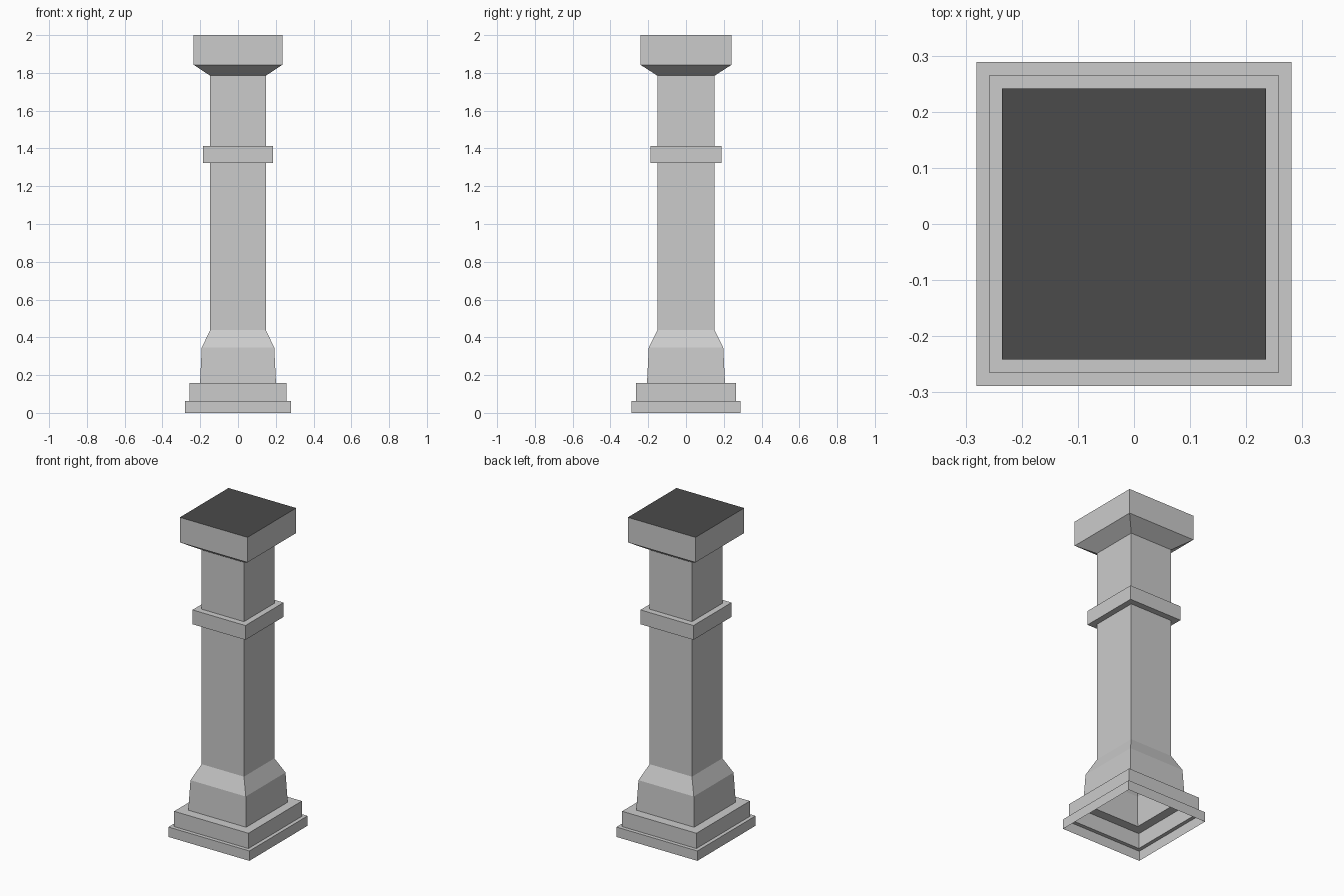
import bpy
import bmesh

if "Cube" in bpy.data.objects:
    bpy.data.objects.remove(bpy.data.objects["Cube"], do_unlink=True)

DEPTH_RATIO = 1.027  # the pillar is slightly deeper than wide


def make_material(name, value):
    mat = bpy.data.materials.new(name)
    mat.use_nodes = True
    colour = (value, value, value, 1)
    mat.diffuse_color = colour
    mat.node_tree.nodes["Principled BSDF"].inputs["Base Color"].default_value = colour
    return mat


stone = make_material("light grey stone", 0.6)
dark = make_material("dark grey top", 0.07)


def square_shell(name, profile, closed_top=False):
    """Sweep a (half width, height) profile around a rectangular plan."""
    bm = bmesh.new()
    rings = []
    for half, z in profile:
        rings.append([bm.verts.new((sx * half, sy * half * DEPTH_RATIO, z))
                      for sx, sy in ((-1, -1), (1, -1), (1, 1), (-1, 1))])
    for low, high in zip(rings, rings[1:]):
        for i in range(4):
            j = (i + 1) % 4
            bm.faces.new((low[i], low[j], high[j], high[i]))
    if closed_top:
        bm.faces.new(rings[-1]).material_index = 1
    mesh = bpy.data.meshes.new(name)
    bm.to_mesh(mesh)
    bm.free()
    mesh.materials.append(stone)
    mesh.materials.append(dark)
    obj = bpy.data.objects.new(name, mesh)
    bpy.context.collection.objects.link(obj)
    return obj


SHAFT = 0.147

# Hollow stepped plinth, open underneath
square_shell("plinth", [(0.281, 0), (0.281, 0.062), (0.258, 0.062),
                        (0.258, 0.158), (0.201, 0.158)])
# Tapered pedestal with a sloped shoulder
square_shell("pedestal", [(0.201, 0.158), (0.192, 0.345), (SHAFT, 0.44)])
# Lower shaft, collar and upper shaft
square_shell("lower_shaft", [(SHAFT, 0.44), (SHAFT, 1.323)])
square_shell("collar", [(SHAFT, 1.323), (0.184, 1.323),
                        (0.184, 1.413), (SHAFT, 1.413)])
square_shell("upper_shaft", [(SHAFT, 1.413), (SHAFT, 1.785)])
# Flared capital with a dark top face
square_shell("capital", [(SHAFT, 1.785), (0.235, 1.843), (0.235, 2)], closed_top=True)
